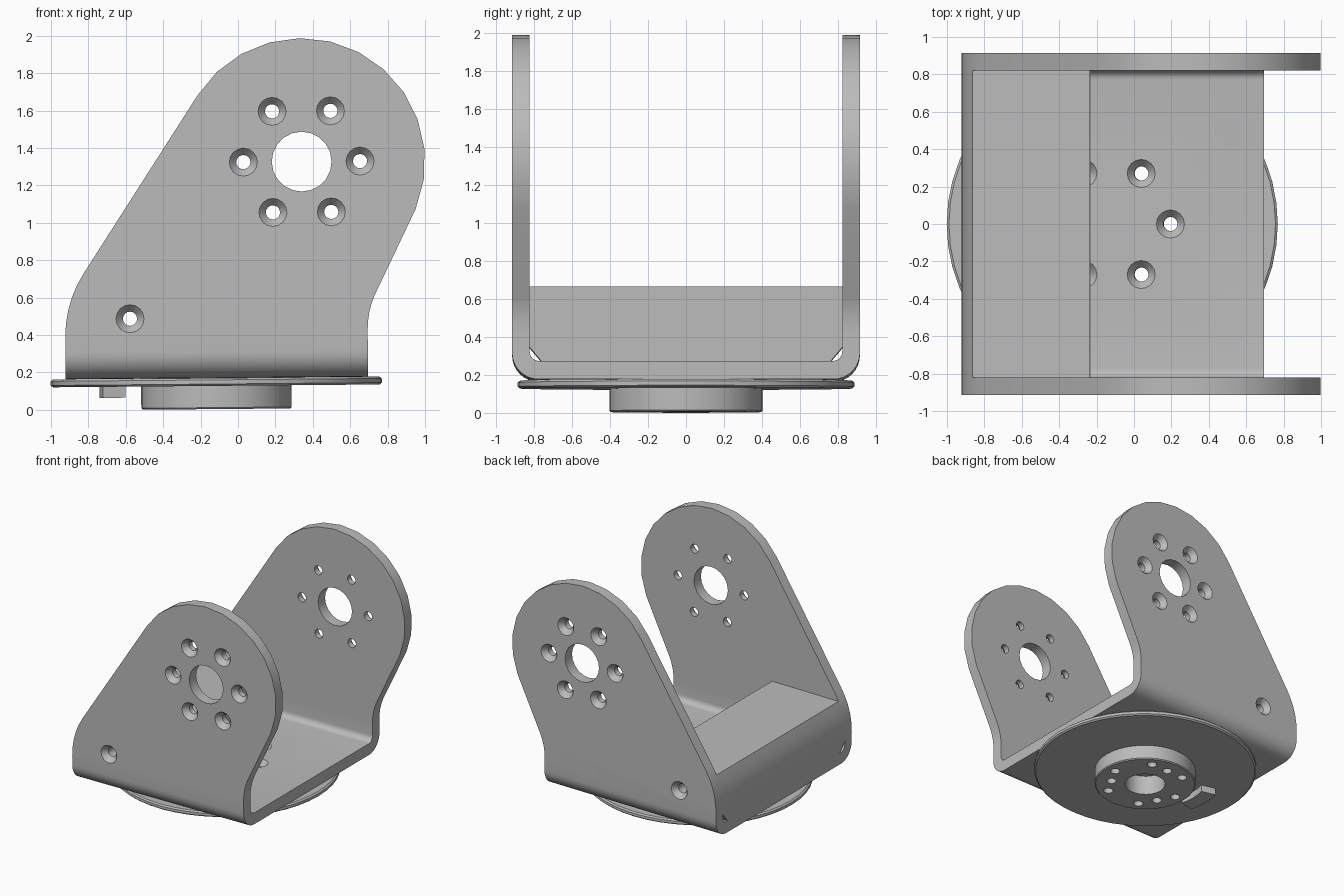
import bpy, bmesh, math
from mathutils import Matrix, Vector

if "Cube" in bpy.data.objects:
    bpy.data.objects.remove(bpy.data.objects["Cube"])

grey = bpy.data.materials.new("metal grey")
grey.use_nodes = True
grey.diffuse_color = (0.5, 0.5, 0.5, 1)
grey.node_tree.nodes["Principled BSDF"].inputs["Base Color"].default_value = (0.5, 0.5, 0.5, 1)

UP, DOWN = Vector((0, 0, 1)), Vector((0, 0, -1))
PIVOT = (0.352, 1.327)     # joint axis in x, z
HUB_X = -0.115             # turntable axis
RING = 0.312               # bolt circle radius
BASE, FLOOR = 0.174, 0.27  # underside and top of the bracket floor


def make(name, bm):
    bmesh.ops.recalc_face_normals(bm, faces=bm.faces)
    mesh = bpy.data.meshes.new(name)
    bm.to_mesh(mesh)
    bm.free()
    obj = bpy.data.objects.new(name, mesh)
    bpy.context.collection.objects.link(obj)
    mesh.materials.append(grey)
    return obj


def prism(name, points, sweep):
    """Extrude a closed outline along a vector."""
    bm = bmesh.new()
    face = bm.faces.new([bm.verts.new(p) for p in points])
    new = bmesh.ops.extrude_face_region(bm, geom=[face])["geom"]
    bmesh.ops.translate(bm, vec=sweep, verts=[v for v in new if isinstance(v, bmesh.types.BMVert)])
    return make(name, bm)


def lathe(bm, profile, place, axis=UP, sides=16):
    """Revolve (radius, height) pairs about an axis through a point."""
    turn = Matrix.Translation(place) @ axis.to_track_quat('Z', 'Y').to_matrix().to_4x4()
    rings = []
    for r, h in profile:
        angles = [2 * math.pi * i / sides for i in range(sides)]
        rings.append([bm.verts.new(turn @ Vector((r * math.cos(a), r * math.sin(a), h))) for a in angles])
    for low, high in zip(rings, rings[1:]):
        for i in range(sides):
            j = (i + 1) % sides
            bm.faces.new((low[i], low[j], high[j], high[i]))
    bm.faces.new(rings[0])
    bm.faces.new(rings[-1])


def combine(obj, other, operation):
    mod = obj.modifiers.new("cut", 'BOOLEAN')
    mod.operation, mod.solver, mod.object = operation, 'EXACT', other
    bpy.context.view_layer.objects.active = obj
    bpy.ops.object.modifier_apply(modifier=mod.name)
    bpy.data.objects.remove(other)


def arc(cx, cy, r, start, end, steps):
    return [(cx + r * math.cos(math.radians(start + (end - start) * i / steps)),
             cy + r * math.sin(math.radians(start + (end - start) * i / steps))) for i in range(steps + 1)]


def ring(cx, cy, r, count, first=0):
    return arc(cx, cy, r, first, first + 360, count)[:-1]


def side_outline():
    """Cheek shape: rounded head, sloping back, flared front."""
    pts = [(-0.92, 0), (0.697, 0)]
    pts += arc(1.157, 0.425, 0.46, 180, 157, 4)
    pts += arc(*PIVOT, 0.66, -23, 147, 12)
    pts += arc(-0.30, 0.40, 0.62, 147, 180, 5)
    return prism("outline", [(x, -1.2, z) for x, z in pts], (0, 2.4, 0))


COUNTERSINK = [(0.075, 0.03), (0.075, 0), (0.038, -0.045), (0.038, -0.15)]
cheek_bolts = ring(*PIVOT, RING, 6) + [(-0.573, 0.495)]
base_bolts = ring(HUB_X, 0, RING, 6)

# U-shaped bracket: bent sheet trimmed to the cheek outline
half = [(0.915, 2.2)] + arc(0.775, BASE + 0.14, 0.14, 0, -90, 8)
inner = [(0.822, 2.2)] + arc(0.772, FLOOR + 0.05, 0.05, 0, -90, 6)
section = half + [(-y, z) for y, z in reversed(half)]
section += [(-y, z) for y, z in inner] + list(reversed(inner))
bracket = prism("u_bracket", [(-1.2, y, z) for y, z in section], (2.4, 0, 0))
combine(bracket, side_outline(), 'INTERSECT')

# Joint bores and countersunk bolt holes
holes = bmesh.new()
for side in (-1, 1):
    out = Vector((0, side, 0))
    lathe(holes, [(0.16, 0.05), (0.16, -0.15)], (PIVOT[0], side * 0.915, PIVOT[1]), out, 20)
    for x, z in cheek_bolts:
        lathe(holes, COUNTERSINK, (x, side * 0.915, z), out)
for x, y in base_bolts:
    lathe(holes, COUNTERSINK, (x, y, FLOOR), UP)
combine(bracket, make("holes", holes), 'DIFFERENCE')

# Solid block between the cheeks at the back of the floor
corner = [(0.822, 0.67), (0.822, 0.35), (0.755, FLOOR)]
section = corner + [(-y, z) for y, z in reversed(corner)]
block = prism("spacer_block", [(-1.2, y, z) for y, z in section], (0.97, 0, 0))
combine(block, side_outline(), 'INTERSECT')
holes = bmesh.new()
lathe(holes, [(0.038, -1), (0.038, 1)], (-0.573, 0, 0.495), Vector((0, 1, 0)))
combine(block, make("holes", holes), 'DIFFERENCE')

# Turntable disc and hub, bored from below
bm = bmesh.new()
lathe(bm, [(0.873, 0.132), (0.885, 0.142), (0.885, 0.164), (0.873, BASE)], (HUB_X, 0, 0), UP, 48)
disc = make("turntable_disc", bm)
bm = bmesh.new()
lathe(bm, [(0.394, 0.008), (0.402, 0.016), (0.402, 0.132)], (HUB_X, 0, 0), UP, 40)
hub = make("hub", bm)
for part in (disc, hub):
    holes = bmesh.new()
    lathe(holes, [(0.16, -0.1), (0.16, 0.3)], (HUB_X, 0, 0), UP, 24)
    for x, y in base_bolts:
        lathe(holes, [(0.038, -0.1), (0.038, 0.3)], (x, y, 0))
    if part == hub:
        for x, y in ring(HUB_X, 0, 0.272, 3, 90):
            lathe(holes, [(0.038, -0.1), (0.038, 0.1)], (x, y, 0))
    combine(part, make("holes", holes), 'DIFFERENCE')

# Curved stop tab under the disc
tab = arc(HUB_X, 0, 0.50, 166, 194, 4) + arc(HUB_X, 0, 0.625, 194, 166, 4)
stop = prism("stop_tab", [(x, y, 0.073) for x, y in tab], (0, 0, 0.06))

# Slight lean of the whole assembly, then shading
lean = Matrix.Translation((0, 0, -0.003)) @ Matrix.Rotation(math.radians(-0.5), 4, 'Y')
for obj in (bracket, block, disc, hub, stop):
    obj.data.transform(lean)
    bpy.ops.object.select_all(action='DESELECT')
    obj.select_set(True)
    bpy.context.view_layer.objects.active = obj
    bpy.ops.object.shade_smooth_by_angle(angle=math.radians(30))
